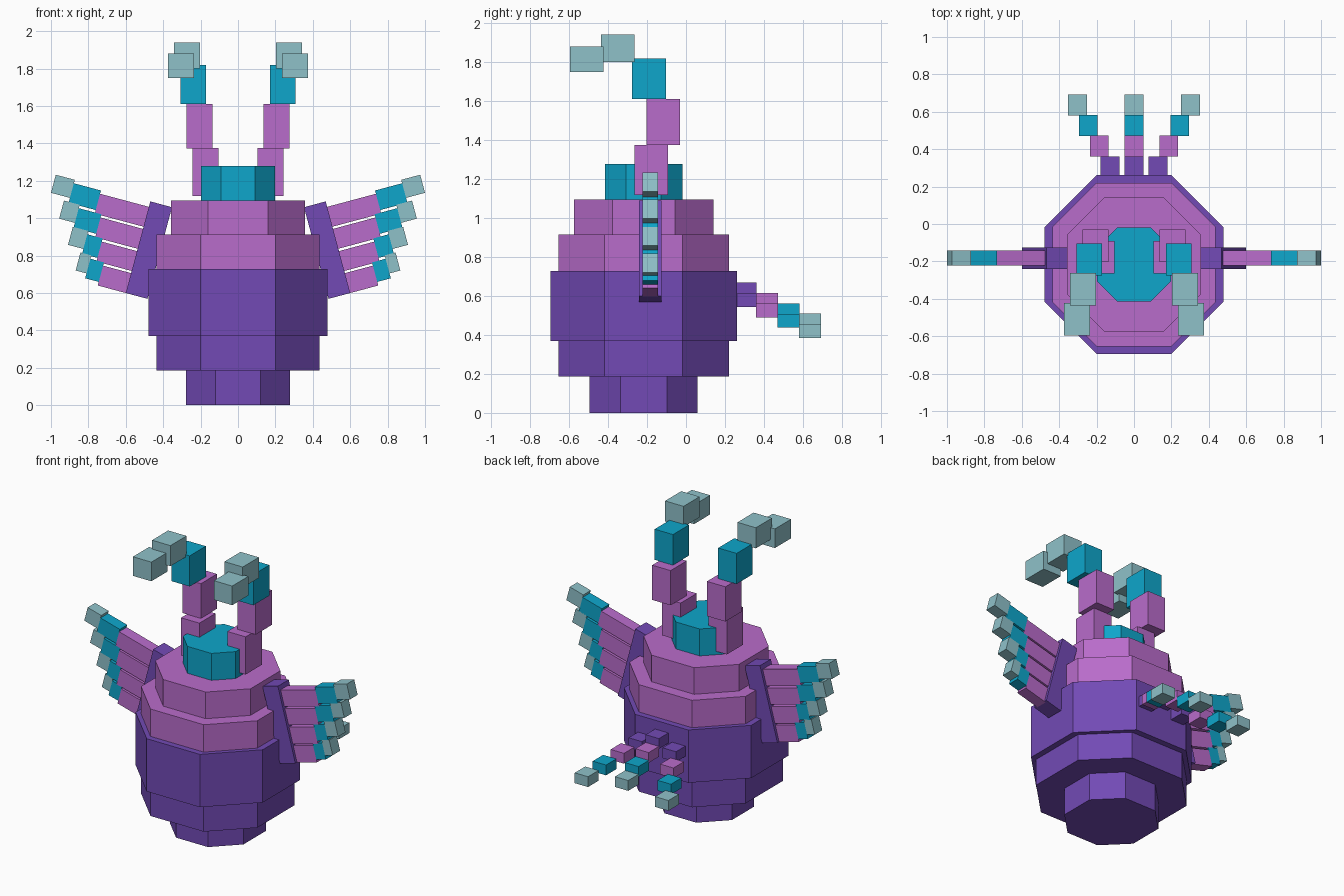
import bpy, bmesh, math
from mathutils import Matrix, Vector

cube = bpy.data.objects.get("Cube")
if cube:
    bpy.data.objects.remove(cube, do_unlink=True)


def material(name, rgb):
    lin = [((c / 255 + 0.055) / 1.055) ** 2.4 if c > 10 else c / 255 / 12.92 for c in rgb]
    m = bpy.data.materials.new(name)
    m.use_nodes = True
    m.diffuse_color = (*lin, 1)
    m.node_tree.nodes["Principled BSDF"].inputs["Base Color"].default_value = (*lin, 1)
    return m


PURPLE = material("purple", (114, 74, 181))
ORCHID = material("orchid", (185, 108, 203))
CYAN = material("cyan", (14, 166, 203))
PALE = material("pale_teal", (143, 193, 201))


def finish(name, bm, mat):
    bmesh.ops.recalc_face_normals(bm, faces=bm.faces)
    mesh = bpy.data.meshes.new(name)
    bm.to_mesh(mesh)
    bm.free()
    mesh.materials.append(mat)
    ob = bpy.data.objects.new(name, mesh)
    bpy.context.collection.objects.link(ob)
    return ob


def box(name, mat, lo, hi, frame=Matrix()):
    """Box between two corners, optionally placed in a local frame."""
    lo, hi = Vector(lo), Vector(hi)
    bm = bmesh.new()
    bmesh.ops.create_cube(bm, size=1, matrix=frame @ Matrix.Translation((lo + hi) / 2)
                          @ Matrix.Diagonal((*(hi - lo), 1)))
    return finish(name, bm, mat)


def mirrored_box(name, mat, lo, hi, frame=Matrix()):
    box("left_" + name, mat, lo, hi, frame)
    box("right_" + name, mat, lo, hi, Matrix.Scale(-1, 4, (1, 0, 0)) @ frame)


def tier(name, mat, z0, z1, w, f, cy=-0.217):
    """Eight-sided slab: half width w, half length f of the straight sides."""
    ring = [(w, -f), (w, f), (f, w), (-f, w), (-w, f), (-w, -f), (-f, -w), (f, -w)]
    bm = bmesh.new()
    face = bm.faces.new([bm.verts.new((x, y + cy, z0)) for x, y in ring])
    top = bmesh.ops.extrude_face_region(bm, geom=[face])["geom"]
    bmesh.ops.translate(bm, vec=(0, 0, z1 - z0),
                        verts=[g for g in top if isinstance(g, bmesh.types.BMVert)])
    return finish(name, bm, mat)


# Stacked body
tier("base", PURPLE, 0, 0.187, 0.277, 0.12)
tier("lower_body", PURPLE, 0.187, 0.369, 0.437, 0.2)
tier("belly", PURPLE, 0.369, 0.728, 0.478, 0.2)
tier("chest", ORCHID, 0.728, 0.914, 0.437, 0.2)
tier("shoulders", ORCHID, 0.914, 1.095, 0.358, 0.16)
tier("crown", CYAN, 1.095, 1.278, 0.198, 0.09)

# Antennae: x start, y start, z range of each block
antenna = [(ORCHID, 0.105, -0.265, 1.118, 1.374), (ORCHID, 0.137, -0.203, 1.374, 1.61),
           (CYAN, 0.17, -0.276, 1.61, 1.818), (PALE, 0.203, -0.436, 1.80, 1.94),
           (PALE, 0.235, -0.595, 1.75, 1.88)]
for i, (mat, x, y, z0, z1) in enumerate(antenna):
    mirrored_box(f"antenna_block_{i + 1}", mat, (x, y, z0), (x + 0.138, y + 0.173, z1))

# Tail: a raised middle plume and two that spread outwards
for i, mat in enumerate((PURPLE, ORCHID, CYAN, PALE)):
    y, z, x = 0.25 + 0.11 * i, 0.543 - 0.053 * i, 0.128 + 0.058 * i
    box(f"middle_tail_block_{i + 1}", mat, (-0.05, y, z + 0.055), (0.05, y + 0.112, z + 0.125))
    mirrored_box(f"tail_block_{i + 1}", mat, (x - 0.05, y, z), (x + 0.05, y + 0.112, z + 0.07))

# Wings: a tilted arm with four feathers in its local frame
wing = Matrix.Translation((0.6, -0.183, 0.6)) @ Matrix.Rotation(-math.radians(15), 4, 'Y')
mirrored_box("wing_arm", PURPLE, (-0.12, -0.058, 0), (0, 0.058, 0.507), wing)
# base height, orchid end, pale start, pale end
feathers = [(0, 0.155, 0.23, 0.29), (0.122, 0.195, 0.28, 0.365),
            (0.245, 0.235, 0.36, 0.447), (0.367, 0.27, 0.42, 0.525)]
for i, (v, a, b, c) in enumerate(feathers):
    for part, mat, u0, u1, dv, h in (("root", ORCHID, -0.01, a, 0, 0.11),
                                     ("middle", CYAN, a, b, 0.02, 0.108),
                                     ("tip", PALE, b, c, 0.047, 0.1)):
        mirrored_box(f"feather_{i + 1}_{part}", mat, (u0, -0.04, v + dv),
                     (u1, 0.04, v + dv + h), wing)
